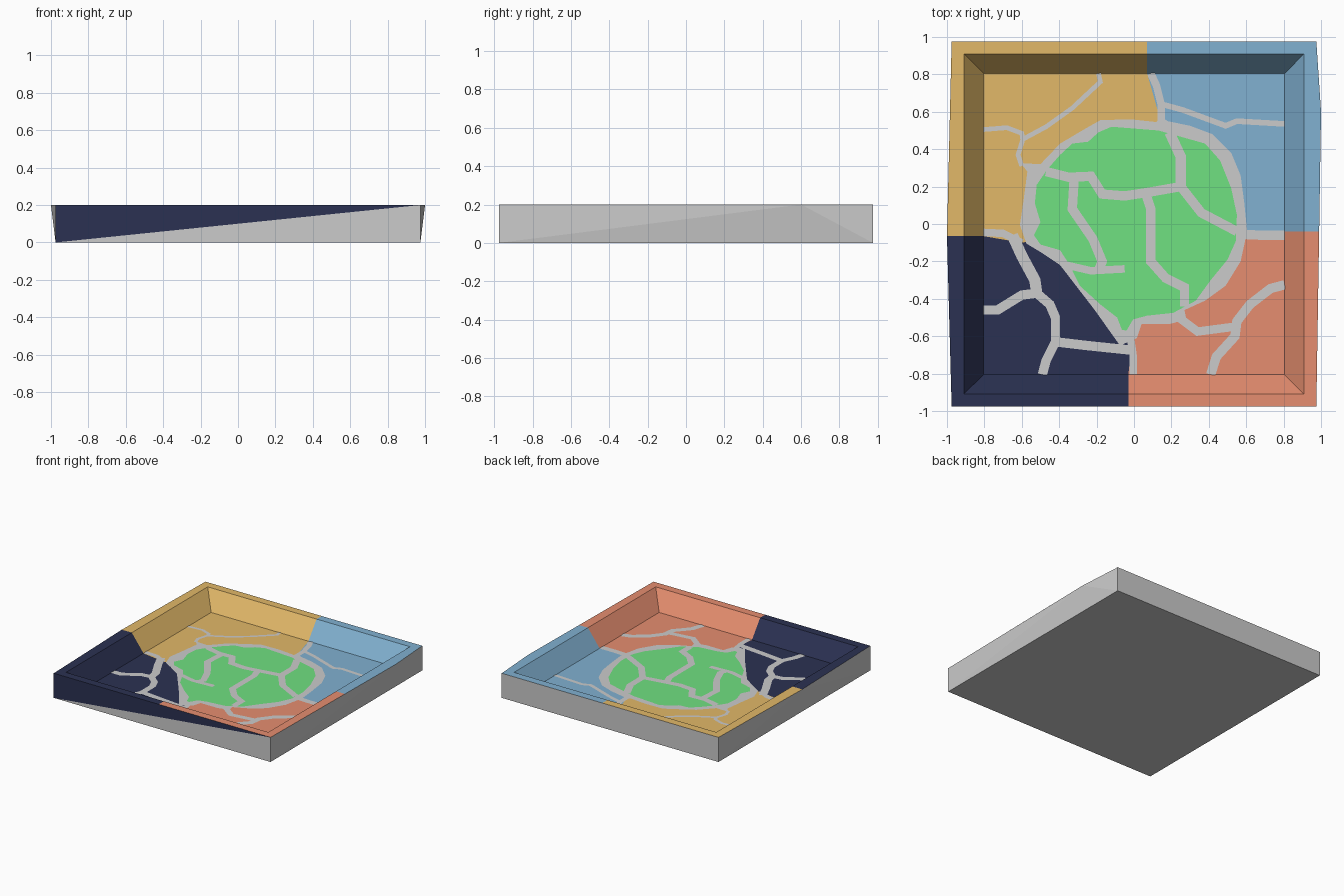
import bpy, bmesh
from mathutils import Vector

if "Cube" in bpy.data.objects:
    bpy.data.objects.remove(bpy.data.objects["Cube"])

RIM, FLOOR = 0.20, 0.06


def material(name, rgb):
    m = bpy.data.materials.new(name)
    m.diffuse_color = (*rgb, 1)
    m.use_nodes = True
    m.node_tree.nodes["Principled BSDF"].inputs["Base Color"].default_value = m.diffuse_color
    return m


def build(name, faces, mat=None, outward=False):
    """Make an object from faces given as point lists, facing up (or outward)."""
    bm = bmesh.new()
    for pts in faces:
        f = bm.faces.new([bm.verts.new(p) for p in pts])
        f.normal_update()
        aim = f.calc_center_median() - Vector((0, 0, 0.1)) if outward else Vector((0, 0, 1))
        if f.normal.dot(aim) < 0:
            f.normal_flip()
    bmesh.ops.remove_doubles(bm, verts=bm.verts, dist=0.0001)
    bmesh.ops.triangulate(bm, faces=[f for f in bm.faces if len(f.verts) > 4])
    me = bpy.data.meshes.new(name)
    bm.to_mesh(me)
    bm.free()
    ob = bpy.data.objects.new(name, me)
    bpy.context.collection.objects.link(ob)
    if mat:
        me.materials.append(mat)
    return ob


def flat(pts, z):
    return [(x, y, z) for x, y in pts]


def strip(a, b, za, zb):
    return [[(*a[i], za), (*a[i + 1], za), (*b[i + 1], zb), (*b[i], zb)]
            for i in range(len(a) - 1)]


def path_ribbon(name, width, pts, z):
    """Flat mitred path along a centre line."""
    p = [Vector(q) for q in pts]
    left, right = [], []
    for i, q in enumerate(p):
        d1 = (q - p[i - 1]).normalized() if i else (p[1] - q).normalized()
        d2 = (p[i + 1] - q).normalized() if i < len(p) - 1 else d1
        t = (d1 + d2).normalized()
        n = Vector((-t.y, t.x)) * (width / 2 / max(t.dot(d1), 0.6))
        left.append(q + n)
        right.append(q - n)
    return build(name, strip(left, right, z, z))


orange = material("orange", (0.76, 0.48, 0.14))
blue = material("blue", (0.22, 0.44, 0.64))
coral = material("coral", (0.79, 0.27, 0.16))
navy = material("navy", (0.024, 0.031, 0.085))
green = material("green", (0.16, 0.75, 0.22))

# Grey outer shell: underside and slightly bulging side walls
E = 0.975
fl, fr, br, bl = (-E, -E), (E, -E), (E, E), (-E, E)
lo = lambda p: (*p, 0)
hi = lambda p: (*p, RIM)
bulge_l, bulge_r = (-1, -0.065), (1, 0.6)
build("tray_shell", [
    [lo(fl), lo(fr), lo(br), lo(bl)],
    [lo(fl), lo(fr), hi(fr)],
    [lo(bl), lo(br), hi(br), hi(bl)],
    [lo(fr), lo(br), hi(bulge_r)],
    [lo(fr), hi(fr), hi(bulge_r)],
    [lo(br), hi(br), hi(bulge_r)],
    [lo(fl), lo(bl), hi(bulge_l)],
    [lo(fl), hi(fl), hi(bulge_l)],
    [lo(bl), hi(bl), hi(bulge_l)],
], outward=True)
build("front_wedge", [[lo(fl), hi(fr), hi(fl)]], navy, outward=True)

# Four coloured quarters: rim, sloped inner wall and floor
top, bottom, left, right = 0.07, -0.03, -0.065, -0.04
mid = {"t": (0.14, 0.56), "b": (-0.01, -0.62), "l": (-0.6, -0.1), "r": (0.6, -0.06)}
split_r = (0.99, right)
quarters = [
    ("orange", orange, [bulge_l, bl, (top, E)], "l", "t"),
    ("blue", blue, [(top, E), br, bulge_r, split_r], "t", "r"),
    ("coral", coral, [split_r, fr, (bottom, -E)], "r", "b"),
    ("navy", navy, [(bottom, -E), fl, bulge_l], "b", "l"),
]


def inset(pts, r):
    return [tuple(c if abs(c) < 0.9 else (r if c > 0 else -r) for c in p) for p in pts]


for name, mat, outer, a, b in quarters:
    inner, base = inset(outer, 0.91), inset(outer, 0.805)
    build(name + "_rim", strip(outer, inner, RIM, RIM), mat)
    build(name + "_inner_wall", strip(inner, base, RIM, FLOOR), mat)
    build(name + "_floor", [flat(base + [mid[b], (0, 0), mid[a]], FLOOR)], mat)

# Grey ring road around the green centre
ring = [(-.18, .555), (-.02, .56), (.12, .545), (.145, .575), (.18, .55), (.30, .525),
        (.42, .48), (.52, .38), (.57, .26), (.59, .11), (.605, -.04), (.57, -.20),
        (.49, -.33), (.38, -.41), (.27, -.46), (.28, -.51), (.19, -.535), (.04, -.535),
        (.015, -.61), (-.075, -.65), (-.21, -.46), (-.395, -.22), (-.50, -.15),
        (-.575, -.105), (-.61, -.005), (-.59, .13), (-.57, .28), (-.605, .325),
        (-.50, .32), (-.395, .43), (-.26, .51)]
build("ring_path", [flat(ring, FLOOR + 0.001)])

# Green centre island
island = [(-.12, .52), (.13, .50), (.22, .475), (.38, .43), (.46, .34), (.52, .19),
          (.55, .05), (.545, -.09), (.50, -.19), (.41, -.30), (.33, -.41), (.21, -.475),
          (.07, -.49), (-.005, -.51), (-.04, -.57), (-.065, -.565), (-.09, -.50),
          (-.18, -.43), (-.29, -.33), (-.35, -.21), (-.395, -.14), (-.50, -.11),
          (-.535, -.06), (-.50, .01), (-.53, .11), (-.52, .21), (-.465, .29),
          (-.395, .37), (-.33, .43), (-.245, .44), (-.19, .49)]
build("green_island", [flat(island, FLOOR + 0.002)], green)

# Grey paths crossing the outer quarters: width, centre line
outer_paths = [
    (.025, [(-.19, .805), (-.18, .76), (-.33, .62), (-.47, .52), (-.60, .45)]),
    (.025, [(-.805, .505), (-.68, .515), (-.60, .485), (-.595, .45), (-.62, .37), (-.60, .31)]),
    (.04, [(.09, .805), (.12, .74), (.145, .64), (.145, .55)]),
    (.03, [(.15, .64), (.26, .61), (.49, .525), (.55, .55), (.805, .535)]),
    (.05, [(.57, -.055), (.68, -.06), (.805, -.06)]),
    (.05, [(.805, -.325), (.73, -.345), (.62, -.43), (.55, -.52), (.54, -.60),
           (.44, -.71), (.41, -.805)]),
    (.045, [(.24, -.50), (.34, -.575), (.53, -.55)]),
    (.04, [(-.02, -.60), (-.005, -.70), (-.005, -.805)]),
    (.05, [(-.805, -.46), (-.73, -.46), (-.60, -.38), (-.52, -.37), (-.45, -.43),
           (-.42, -.50), (-.42, -.63), (-.47, -.73), (-.49, -.805)]),
    (.06, [(-.52, -.37), (-.53, -.30), (-.60, -.17), (-.65, -.06)]),
    (.05, [(-.42, -.63), (-.25, -.65), (-.01, -.675)]),
    (.04, [(-.805, -.045), (-.70, -.05), (-.60, -.10)]),
]
# Grey paths crossing the green island
island_paths = [
    (.05, [(-.47, .28), (-.35, .25), (-.23, .255), (-.17, .16), (-.05, .15), (.08, .17),
           (.25, .20), (.36, .06), (.55, -.04)]),
    (.055, [(.19, .49), (.25, .36), (.25, .20)]),
    (.05, [(-.32, .24), (-.33, .08), (-.22, -.08), (-.17, -.20), (-.19, -.25)]),
    (.04, [(-.36, -.22), (-.23, -.25), (-.05, -.24)]),
    (.05, [(.06, .17), (.09, .08), (.09, -.20), (.17, -.29), (.27, -.34), (.27, -.44)]),
]
for i, (w, pts) in enumerate(outer_paths):
    path_ribbon(f"outer_path_{i + 1}", w, pts, FLOOR + 0.002)
for i, (w, pts) in enumerate(island_paths):
    path_ribbon(f"island_path_{i + 1}", w, pts, FLOOR + 0.003)
